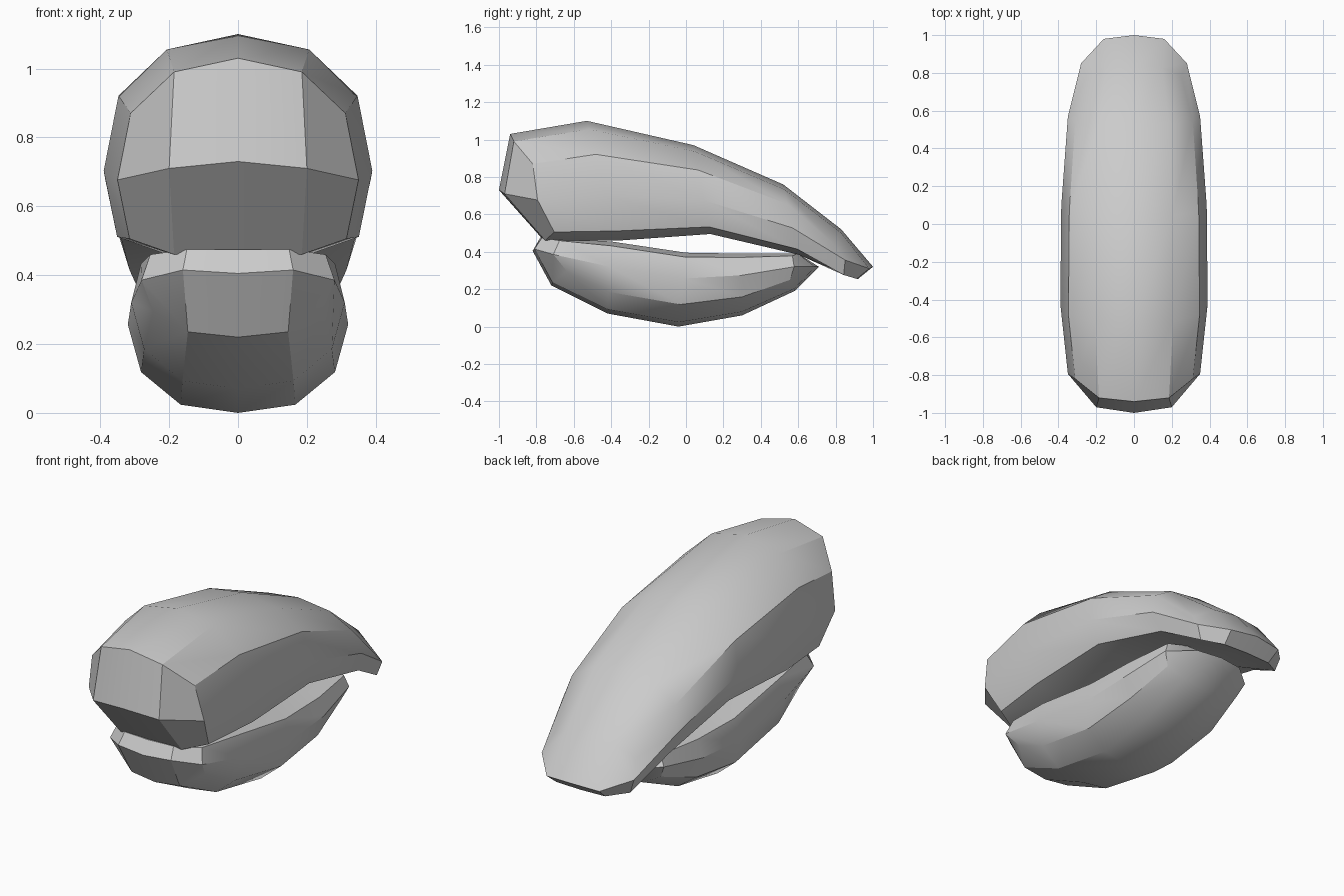
import bpy
import bmesh
import math
from mathutils import Vector

if "Cube" in bpy.data.objects:
    bpy.data.objects.remove(bpy.data.objects["Cube"], do_unlink=True)

# One plain grey for both halves
grey = bpy.data.materials.new("plain grey")
grey.use_nodes = True
colour = (0.6, 0.6, 0.6, 1.0)
grey.diffuse_color = colour
grey.node_tree.nodes["Principled BSDF"].inputs["Base Color"].default_value = colour

# How strongly each ring column follows the corner shift of its station
CORNER_PULL = (0, 0.1, 1, 0.5, 1, 0.1, 0)


def half_ring(station, widths, depths):
    """Points from the top centre, down one side, to the bottom centre."""
    top_y, bottom_y, width, top_z, bottom_z, corner = station
    points = []
    for across, depth, pull in zip(widths, depths, CORNER_PULL):
        y = top_y + (bottom_y - top_y) * depth + corner * pull
        z = top_z + (bottom_z - top_z) * depth
        points.append(Vector((width * across, y, z)))
    return points


def add_ring(bm, half):
    """Mirror a half ring into a full closed ring."""
    mirrored = [Vector((-p.x, p.y, p.z)) for p in half[-2:0:-1]]
    return [bm.verts.new(p) for p in half + mirrored]


def close_end(bm, ring, centre, side):
    """Close a ring with two rows of panels meeting at a cross ridge."""
    count = len(ring)
    middle = bm.verts.new(centre)
    for sign in (1, -1):
        x, y, z = side
        ridge = bm.verts.new((sign * x, y, z))
        top, shoulder, corner, flank, lower, keel, bottom = [
            ring[(sign * i) % count] for i in range(count // 2 + 1)]
        for panel in ((top, shoulder, ridge, middle),
                      (shoulder, corner, flank, ridge),
                      (flank, lower, keel, ridge),
                      (keel, bottom, middle, ridge)):
            bm.faces.new(panel)


def build_half(name, stations, widths, depths, front, back):
    bm = bmesh.new()
    rings = [add_ring(bm, half_ring(s, widths, depths)) for s in stations]
    for near, far in zip(rings, rings[1:]):
        for i in range(len(near)):
            j = (i + 1) % len(near)
            bm.faces.new((near[i], near[j], far[j], far[i]))
    close_end(bm, rings[0], *front)
    close_end(bm, rings[-1], *back)
    bmesh.ops.recalc_face_normals(bm, faces=bm.faces)
    mesh = bpy.data.meshes.new(name)
    bm.to_mesh(mesh)
    bm.free()
    mesh.materials.append(grey)
    shell = bpy.data.objects.new(name, mesh)
    bpy.context.collection.objects.link(shell)
    bpy.ops.object.select_all(action="DESELECT")
    shell.select_set(True)
    bpy.context.view_layer.objects.active = shell
    bpy.ops.object.shade_smooth_by_angle(angle=math.radians(30))
    return shell


# Upper half: blunt front, arched back, drooping tail
# station: top y, bottom y, half width, top z, bottom z, corner shift
build_half(
    "upper_shell",
    stations=[
        (-0.94, -0.76, 0.35, 1.03, 0.46, 0.07),
        (-0.53, -0.36, 0.39, 1.1, 0.46, 0),
        (0.04, 0.13, 0.385, 0.97, 0.495, 0),
        (0.52, 0.6, 0.35, 0.76, 0.385, 0),
        (0.83, 0.92, 0.28, 0.52, 0.255, -0.07),
    ],
    widths=(0, 0.53, 0.89, 1, 0.9, 0.53, 0),
    depths=(0, 0.07, 0.28, 0.62, 0.92, 1, 1),
    front=((0, -1, 0.73), (0.2, -0.97, 0.71)),
    back=((0, 1, 0.32), (0.16, 0.98, 0.31)),
)

# Lower half: shallow boat shape with a flat top
build_half(
    "lower_shell",
    stations=[
        (-0.78, -0.72, 0.28, 0.475, 0.22, 0.1),
        (-0.4, -0.42, 0.31, 0.455, 0.07, 0),
        (0, -0.04, 0.32, 0.395, 0, 0),
        (0.3, 0.3, 0.31, 0.39, 0.06, 0),
        (0.6, 0.58, 0.27, 0.39, 0.19, -0.03),
    ],
    widths=(0, 0.53, 0.91, 1, 0.88, 0.52, 0),
    depths=(0, 0, 0.06, 0.35, 0.7, 0.94, 1),
    front=((0, -0.82, 0.405), (0.16, -0.81, 0.415)),
    back=((0, 0.71, 0.32), (0.14, 0.69, 0.32)),
)
